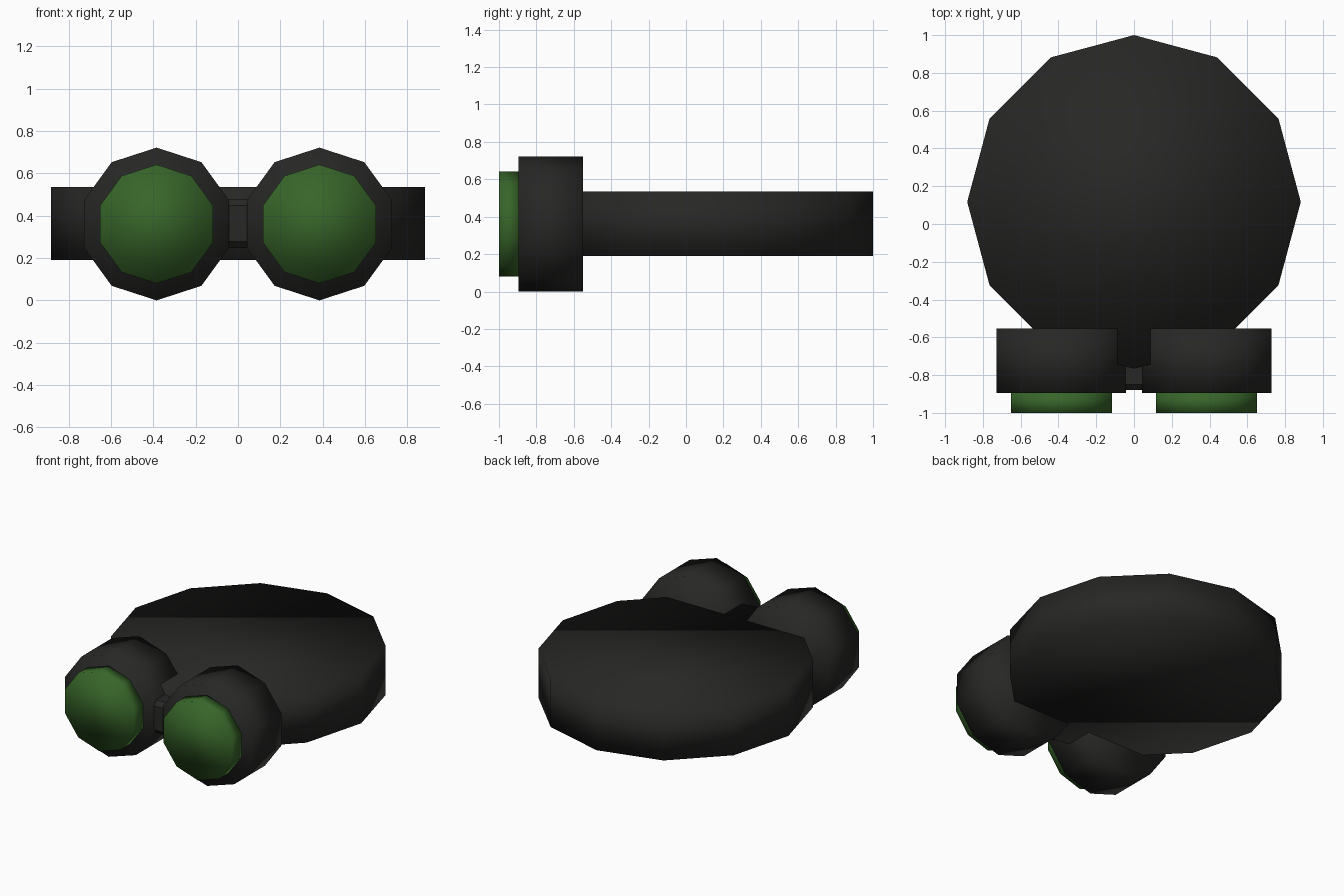
import bpy, bmesh, math
from mathutils import Vector

if "Cube" in bpy.data.objects:
    bpy.data.objects.remove(bpy.data.objects["Cube"])


def material(name, rgb):
    m = bpy.data.materials.new(name)
    m.diffuse_color = (*rgb, 1)
    m.use_nodes = True
    m.node_tree.nodes["Principled BSDF"].inputs["Base Color"].default_value = m.diffuse_color
    return m


black = material("black_rubber", (0.02, 0.02, 0.019))
green = material("green_glass", (0.038, 0.13, 0.022))


def finish(name, bm, mat, smooth=True):
    bmesh.ops.recalc_face_normals(bm, faces=bm.faces)
    for f in bm.faces:
        f.smooth = smooth
    me = bpy.data.meshes.new(name)
    bm.to_mesh(me)
    bm.free()
    me.materials.append(mat)
    ob = bpy.data.objects.new(name, me)
    bpy.context.collection.objects.link(ob)
    return ob


def prism(name, center, radius, sides, u, v, extrude, mat):
    """Regular polygon in the u/v plane (first corner on v), extruded to a solid."""
    bm = bmesh.new()
    c, u, v = Vector(center), Vector(u), Vector(v)
    ring = []
    for i in range(sides):
        a = 2 * math.pi * i / sides
        ring.append(bm.verts.new(c + radius * (math.sin(a) * u + math.cos(a) * v)))
    face = bm.faces.new(ring)
    ext = bmesh.ops.extrude_face_region(bm, geom=[face], use_keep_orig=True)
    moved = [g for g in ext["geom"] if isinstance(g, bmesh.types.BMVert)]
    bmesh.ops.translate(bm, verts=moved, vec=extrude)
    return finish(name, bm, mat)


X, Y, Z = (1, 0, 0), (0, 1, 0), (0, 0, 1)

# Head strap: solid twelve-sided drum
prism("head_strap", (0, 0.117, 0.19), 0.883, 12, X, Y, (0, 0, 0.345), black)

# Eye cups and lenses, one pair per side
for side, sx in (("left", -1), ("right", 1)):
    prism(side + "_eye_cup", (sx * 0.385, -0.895, 0.361), 0.361, 10, X, Z,
          (0, 0.343, 0), black)
    prism(side + "_lens", (sx * 0.385, -1.0, 0.361), 0.281, 10, X, Z,
          (0, 0.11, 0), green)

# Nose bridge: chamfered bar between the cups
bm = bmesh.new()
bmesh.ops.create_cube(bm, size=1)
bmesh.ops.scale(bm, vec=(0.2, 0.22, 0.23), verts=bm.verts)
bmesh.ops.translate(bm, vec=(0, -0.77, 0.363), verts=bm.verts)
long_edges = [e for e in bm.edges
              if abs(e.verts[0].co.x - e.verts[1].co.x) > 0.1]
bmesh.ops.bevel(bm, geom=long_edges, offset=0.03, segments=1, affect='EDGES')
finish("nose_bridge", bm, black, smooth=False)
